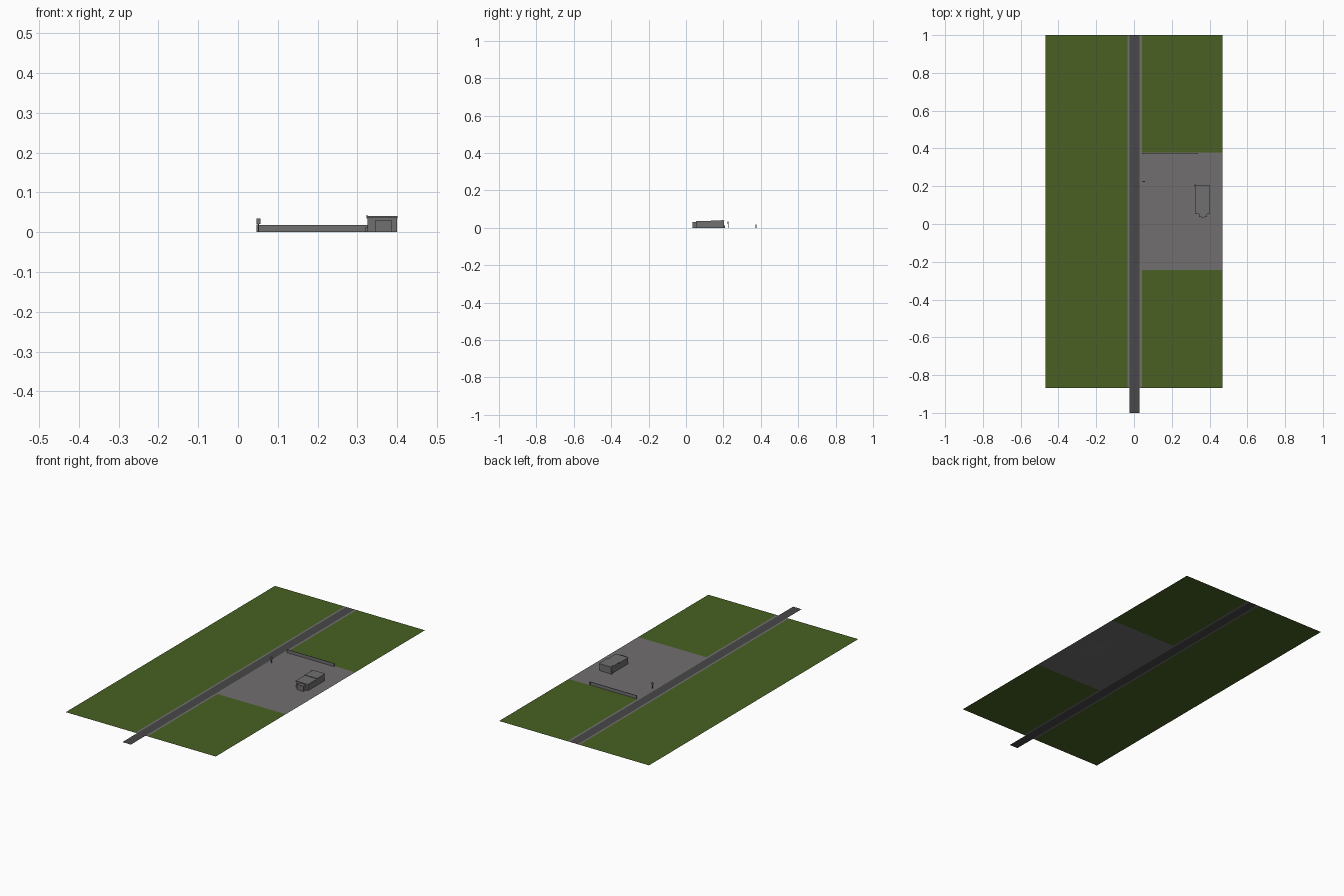
import bpy, bmesh

if "Cube" in bpy.data.objects:
    bpy.data.objects.remove(bpy.data.objects["Cube"])


def mat(name, rgb):
    m = bpy.data.materials.new(name)
    m.diffuse_color = (*rgb, 1)
    m.use_nodes = True
    m.node_tree.nodes["Principled BSDF"].inputs["Base Color"].default_value = m.diffuse_color
    return m


GRASS = mat("grass_green", (0.065, 0.118, 0.016))
PAVE = mat("paving_grey", (0.165, 0.158, 0.158))
ROAD = mat("asphalt_dark", (0.065, 0.065, 0.065))
WALL = mat("building_grey", (0.16, 0.16, 0.16))


def finish(name, bm, m):
    me = bpy.data.meshes.new(name)
    bm.to_mesh(me)
    bm.free()
    me.materials.append(m)
    ob = bpy.data.objects.new(name, me)
    bpy.context.collection.objects.link(ob)
    return ob


def sheet(name, x0, x1, y0, y1, m):
    bm = bmesh.new()
    bm.faces.new([bm.verts.new(p) for p in
                  ((x0, y0, 0), (x1, y0, 0), (x1, y1, 0), (x0, y1, 0))])
    return finish(name, bm, m)


def box(name, x0, x1, y0, y1, z0, z1, m):
    bm = bmesh.new()
    bmesh.ops.create_cube(bm, size=1)
    for v in bm.verts:
        v.co = (x1 if v.co.x > 0 else x0, y1 if v.co.y > 0 else y0,
                z1 if v.co.z > 0 else z0)
    return finish(name, bm, m)


# Flat ground tiles, fitted edge to edge
W, S, N = 0.469, -0.869, 1.0
R0, R1, V0, V1 = -0.023, 0.03, -0.034, 0.042
L0, L1 = -0.243, 0.378
sheet("grass_left", -W, V0, S, N, GRASS)
sheet("grass_right_front", V1, W, S, L0, GRASS)
sheet("grass_right_back", V1, W, L1, N, GRASS)
sheet("parking_lot", V1, W, L0, L1, PAVE)
sheet("verge_left", V0, R0, S, N, PAVE)
sheet("verge_right", R1, V1, S, N, PAVE)
sheet("road", R0, R1, -1.0, N, ROAD)

# Boundary wall with end posts
box("boundary_wall", 0.046, 0.338, 0.372, 0.375, 0, 0.018, WALL)
for i, x in enumerate((0.046, 0.336)):
    box(f"wall_post_{i}", x, x + 0.004, 0.371, 0.376, 0, 0.019, WALL)

# Roadside sign
box("sign_pole", 0.050, 0.053, 0.224, 0.227, 0, 0.022, WALL)
box("sign_panel", 0.046, 0.057, 0.223, 0.228, 0.02, 0.034, WALL)

# Building: stepped body, thin roof slabs, front bay, side details
box("front_room", 0.325, 0.399, 0.055, 0.135, 0, 0.035, WALL)
box("back_room", 0.325, 0.399, 0.135, 0.204, 0, 0.037, WALL)
box("front_roof", 0.323, 0.401, 0.053, 0.135, 0.034, 0.037, WALL)
box("back_roof", 0.323, 0.401, 0.134, 0.206, 0.036, 0.040, WALL)
box("front_bay", 0.345, 0.386, 0.036, 0.055, 0, 0.030, WALL)
box("bay_door", 0.358, 0.373, 0.035, 0.036, 0, 0.024, WALL)
box("chimney", 0.323, 0.326, 0.19, 0.194, 0.036, 0.043, WALL)
box("side_step", 0.320, 0.325, 0.198, 0.208, 0, 0.012, WALL)
